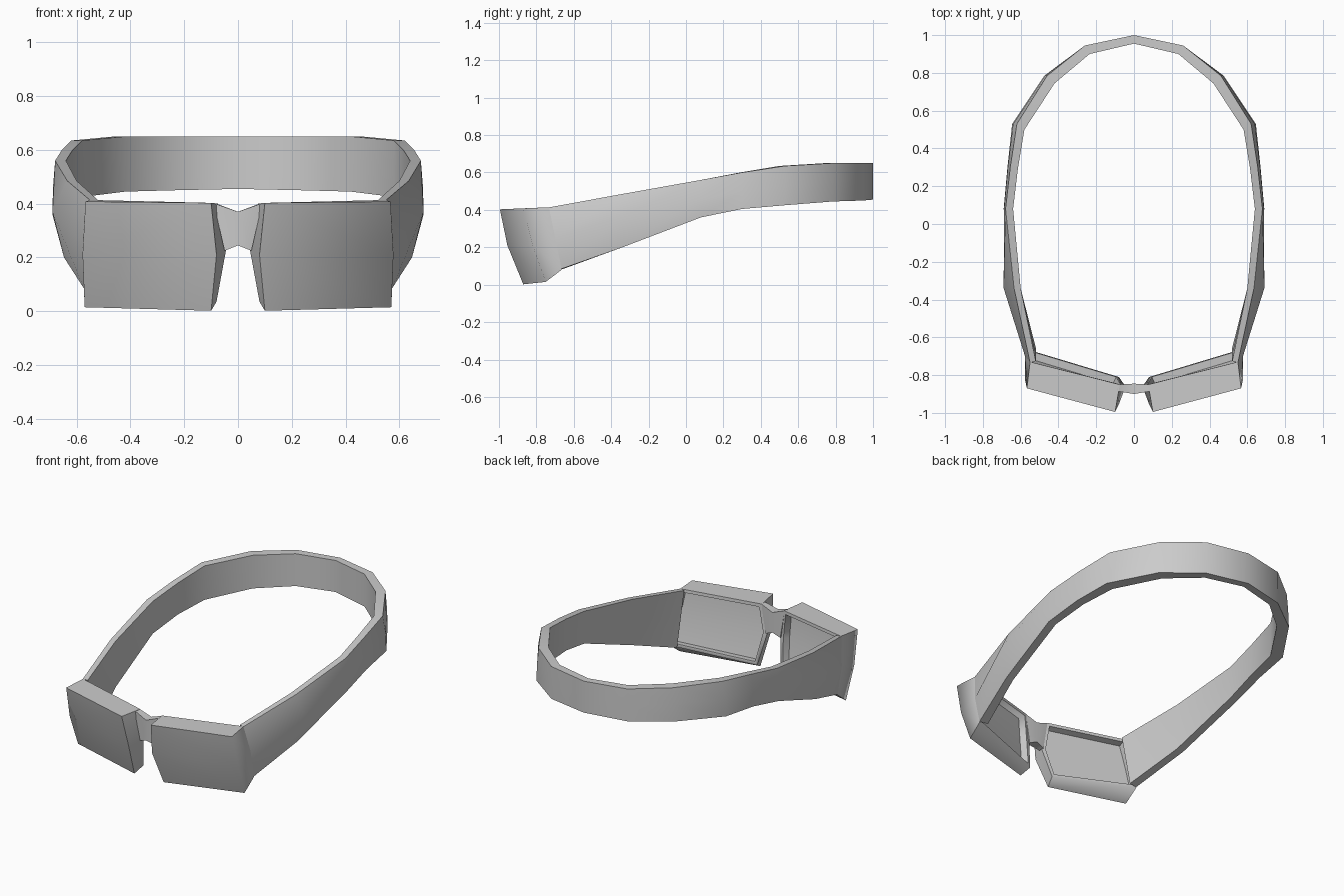
import bpy, bmesh, math

cube = bpy.data.objects.get("Cube")
if cube:
    bpy.data.objects.remove(cube, do_unlink=True)

grey = bpy.data.materials.new("light_grey")
grey.use_nodes = True
colour = (0.6, 0.6, 0.6, 1)
grey.diffuse_color = colour
grey.node_tree.nodes["Principled BSDF"].inputs["Base Color"].default_value = colour


def loft(name, sections, angle, caps=(True, True), edit=None):
    """Skin closed sections into a half shape, then mirror it across x."""
    bm = bmesh.new()
    rings = [[bm.verts.new(p) for p in s] for s in sections]
    n = len(rings[0])
    for a, b in zip(rings, rings[1:]):
        for i in range(n):
            j = (i + 1) % n
            bm.faces.new((a[i], a[j], b[j], b[i]))
    for ring, wanted in zip((rings[0], rings[-1]), caps):
        if wanted:
            bm.faces.new(ring)
    bmesh.ops.recalc_face_normals(bm, faces=bm.faces)
    if edit:
        edit(bm, rings)
    mesh = bpy.data.meshes.new(name)
    bm.to_mesh(mesh)
    bm.free()
    mesh.materials.append(grey)
    obj = bpy.data.objects.new(name, mesh)
    bpy.context.collection.objects.link(obj)
    bpy.ops.object.select_all(action='DESELECT')
    obj.select_set(True)
    bpy.context.view_layer.objects.active = obj
    mirror = obj.modifiers.new("Mirror", 'MIRROR')
    mirror.merge_threshold = 0.001
    bpy.ops.object.modifier_apply(modifier=mirror.name)
    bpy.ops.object.shade_smooth_by_angle(angle=math.radians(angle))
    return obj


# Head strap: outer y, inner y, outer x at top / middle / bottom, inner x,
# top z, middle z, bottom z, backward lean of the bottom edge
stations = [
    (1.0, .955, 0, 0, 0, 0, .65, .55, .455, 0),
    (.945, .90, .26, .26, .26, .235, .65, .55, .45, 0),
    (.785, .745, .46, .47, .475, .42, .65, .55, .445, 0),
    (.53, .50, .62, .64, .645, .58, .635, .53, .425, 0),
    (.30, .29, .655, .668, .67, .615, .60, .50, .405, 0),
    (.08, .08, .68, .688, .69, .64, .56, .46, .36, 0),
    (-.34, -.34, .635, .69, .647, .60, .485, .37, .20, 0),
    (-.735, -.725, .55, .577, .573, .52, .413, .25, .085, .07),
]
loft("head_strap", [
    [(xt, yo, zt), (xm, yo + lean / 2, zm), (xb, yo + lean, zb),
     (xi, yi + lean, zb), (xi, yi + lean / 2, zm), (xi, yi, zt)]
    for yo, yi, xt, xm, xb, xi, zt, zm, zb, lean in stations], 50, (False, True))


# Lens housings: hollow the back and keep the nose-side corner crisp
def hollow_back(bm, rings):
    sharp = [bm.edges.get((a[0], b[0])) for a, b in zip(rings, rings[1:])]
    back = [f for f in bm.faces if f.normal.y > 0.6]
    for e in sharp:
        e.smooth = False
    bmesh.ops.inset_region(bm, faces=back, thickness=0.025, depth=0)
    bmesh.ops.inset_region(bm, faces=back, thickness=0.006, depth=-0.04)


# Each row: front nose side, front temple side, back temple side, back nose side
loft("lens_housings", [
    [(.10, -.995, .403), (.567, -.87, .408), (.55, -.73, .414), (.075, -.85, .40)],
    [(.08, -.955, .21), (.578, -.82, .21), (.577, -.697, .25), (.045, -.86, .225)],
    [(.10, -.87, .002), (.57, -.75, .015), (.573, -.662, .082), (.08, -.81, .035)],
], 80, edit=hollow_back)

# Nose bridge: narrow at the middle, flaring into both housings
loft("nose_bridge", [
    [(0, -.90, .37), (0, -.90, .245), (0, -.845, .245), (0, -.845, .37)],
    [(.09, -.885, .402), (.05, -.885, .225), (.05, -.85, .225), (.08, -.85, .40)],
], 50, (False, True))
